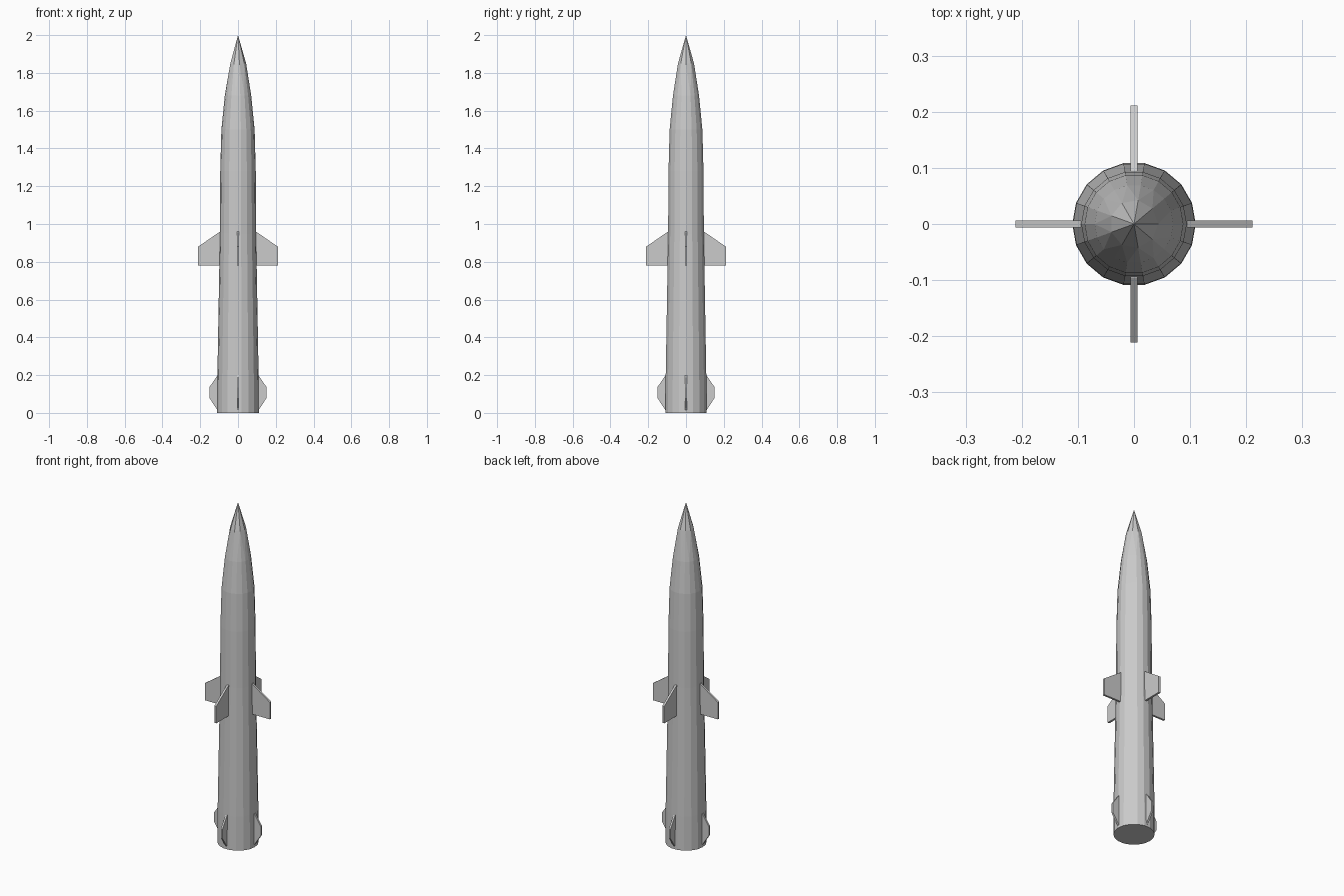
import bpy, bmesh
from math import cos, sin, pi

if "Cube" in bpy.data.objects:
    bpy.data.objects.remove(bpy.data.objects["Cube"])


def finish(bm, name):
    bmesh.ops.recalc_face_normals(bm, faces=bm.faces)
    mesh = bpy.data.meshes.new(name)
    bm.to_mesh(mesh)
    bm.free()
    obj = bpy.data.objects.new(name, mesh)
    bpy.context.collection.objects.link(obj)
    return obj


def ring(bm, sides, r, z):
    return [bm.verts.new((r * cos(2 * pi * i / sides), r * sin(2 * pi * i / sides), z))
            for i in range(sides)]


# Fuselage: 18-sided lathe, reduced to 9 sides at the nose cone
SIDES = 18
profile = [(0.11, 0), (0.109, 0.2), (0.096, 0.95), (0.094, 1.28),
           (0.088, 1.5), (0.07, 1.68)]
bm = bmesh.new()
rings = [ring(bm, SIDES, r, z) for r, z in profile]
bm.faces.new(rings[0])
for a, b in zip(rings, rings[1:]):
    for i in range(SIDES):
        j = (i + 1) % SIDES
        bm.faces.new((a[i], a[j], b[j], b[i]))

half = SIDES // 2
last, nose = rings[-1], ring(bm, half, 0.043, 1.85)
tip = bm.verts.new((0, 0, 2))
for i in range(half):
    j = (i + 1) % half
    a, m, b = last[2 * i], last[2 * i + 1], last[2 * j]
    bm.faces.new((a, m, nose[i]))
    bm.faces.new((m, nose[j], nose[i]))
    bm.faces.new((m, b, nose[j]))
    bm.faces.new((nose[i], nose[j], tip))
finish(bm, "fuselage")


# Fins: extruded outline in the radial plane, repeated every quarter turn
def fin_set(name, outline, thickness):
    for k in range(4):
        bm = bmesh.new()
        face = bm.faces.new([bm.verts.new((x, -thickness / 2, z)) for x, z in outline])
        new = bmesh.ops.extrude_face_region(bm, geom=[face])["geom"]
        bmesh.ops.translate(bm, vec=(0, thickness, 0),
                            verts=[v for v in new if isinstance(v, bmesh.types.BMVert)])
        finish(bm, f"{name}_{k + 1}").rotation_euler.z = k * pi / 2


fin_set("mid_fin", [(0.085, 0.78), (0.211, 0.78), (0.211, 0.88), (0.095, 0.96), (0.085, 0.96)], 0.012)
fin_set("tail_fin", [(0.095, 0.015), (0.109, 0.015), (0.152, 0.08), (0.152, 0.135), (0.108, 0.2), (0.095, 0.2)], 0.011)
